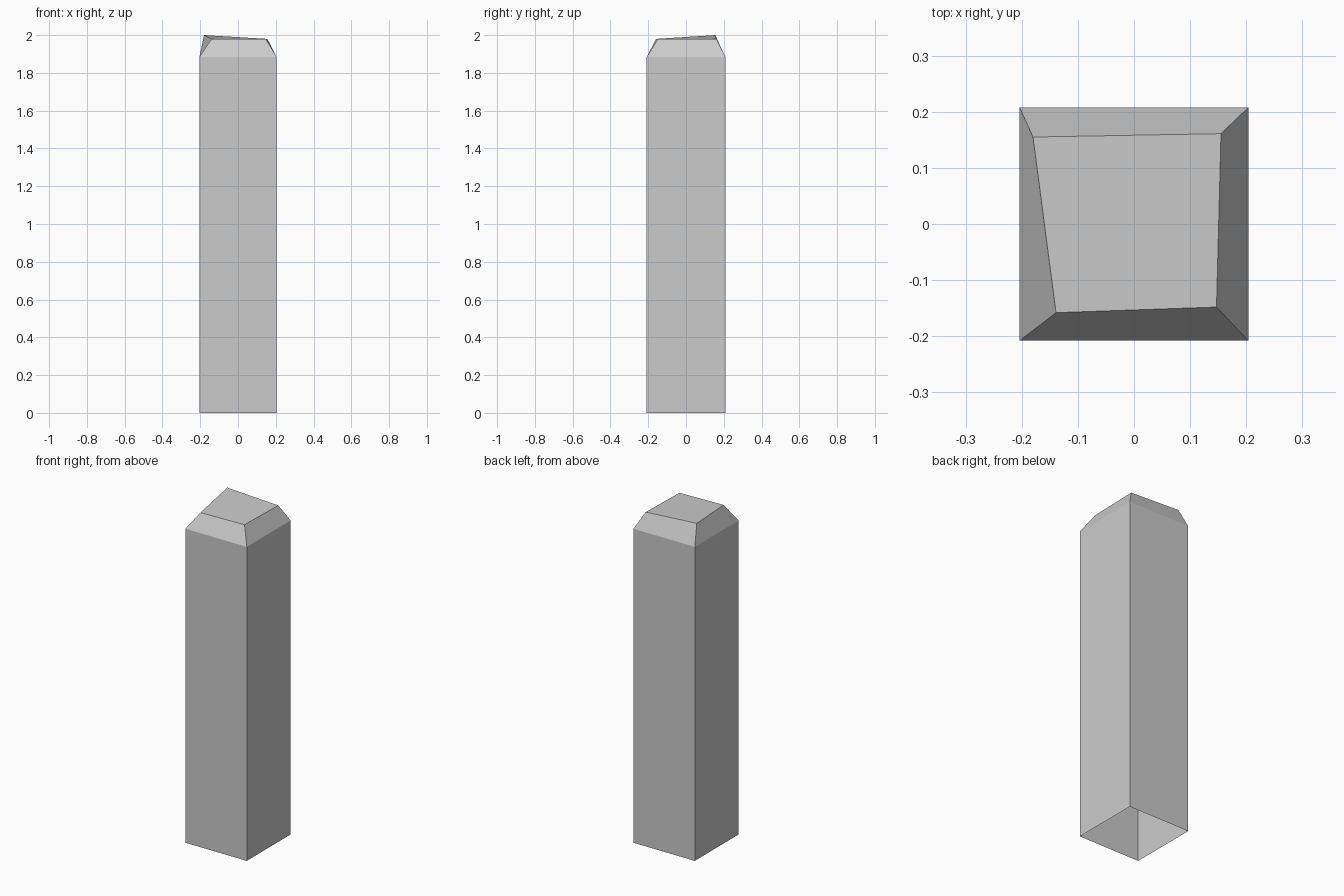
import bpy, bmesh

if "Cube" in bpy.data.objects:
    bpy.data.objects.remove(bpy.data.objects["Cube"])

HX, HY = 0.204, 0.208      # half width and half depth of the shaft
SHOULDER = 1.885           # height where the chipped top begins

# Rough, uneven top corners: front left, front right, back right, back left
top_corners = [(-0.139, -0.158, 1.98), (0.147, -0.148, 1.98),
               (0.155, 0.161, 1.98), (-0.18, 0.155, 2.0)]


def shaft_ring(z):
    return [(-HX, -HY, z), (HX, -HY, z), (HX, HY, z), (-HX, HY, z)]


bm = bmesh.new()
rings = [[bm.verts.new(co) for co in ring]
         for ring in (shaft_ring(0), shaft_ring(SHOULDER), top_corners)]

# Shaft sides and sloped shoulders; the underside stays open
for lower, upper in zip(rings, rings[1:]):
    for i in range(4):
        j = (i + 1) % 4
        bm.faces.new((lower[i], lower[j], upper[j], upper[i]))

# Top face
bm.faces.new(rings[-1])

mesh = bpy.data.meshes.new("stone_post")
bm.to_mesh(mesh)
bm.free()
post = bpy.data.objects.new("stone_post", mesh)
bpy.context.collection.objects.link(post)
